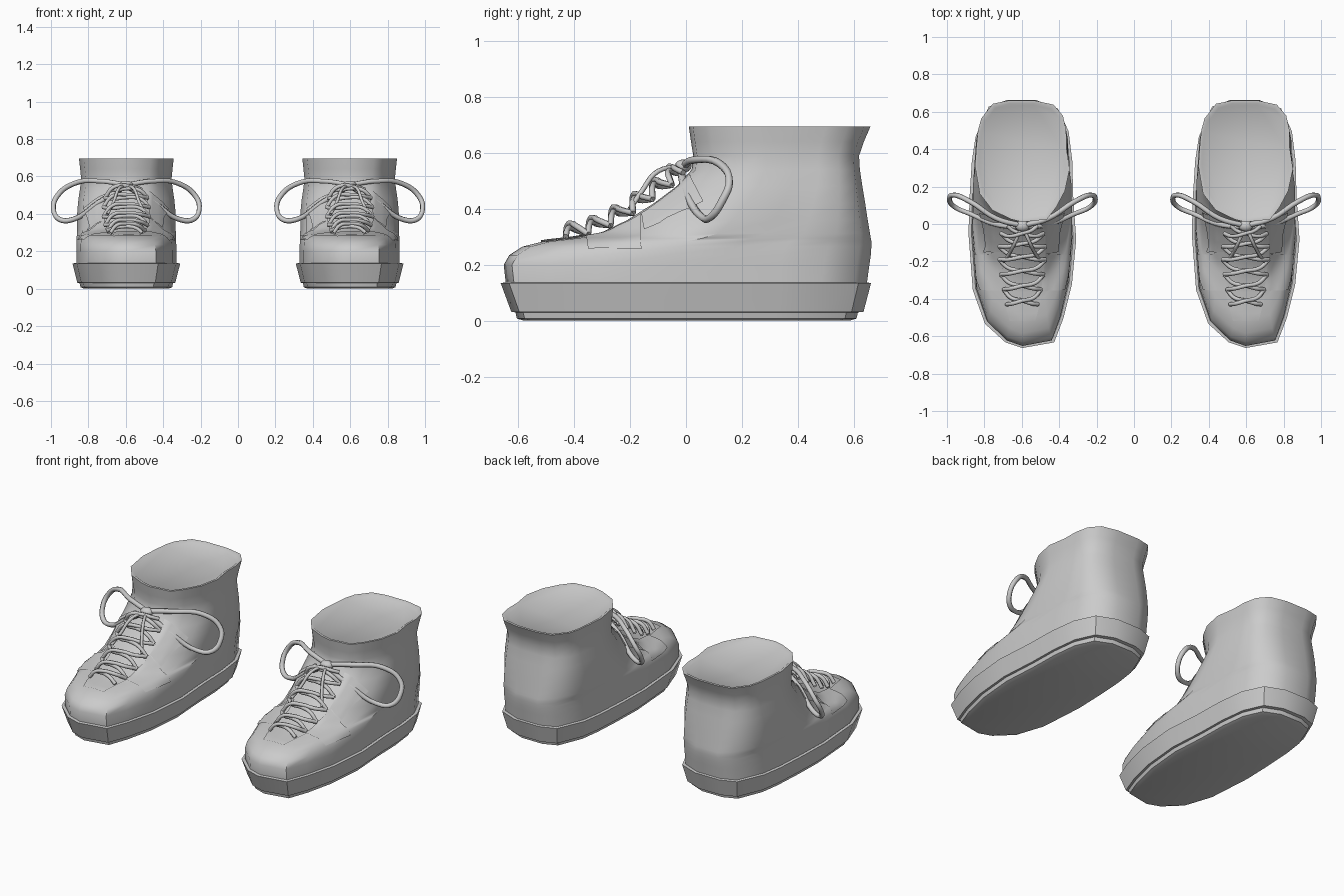
import bpy, bmesh, math
from mathutils import Vector
from mathutils.bvhtree import BVHTree

cube = bpy.data.objects.get("Cube")
if cube:
    bpy.data.objects.remove(cube)

grey = bpy.data.materials.new("plain_grey")
grey.use_nodes = True
grey.diffuse_color = (0.6, 0.6, 0.6, 1)
grey.node_tree.nodes["Principled BSDF"].inputs["Base Color"].default_value = (0.6, 0.6, 0.6, 1)

SPACING = 0.597
# Footprint of one shoe, running round from the toe
OUTLINE = [(0, -.66), (.17, -.63), (.22, -.5), (.265, -.32), (.288, -.08), (.272, .15),
           (.267, .34), (.247, .5), (.19, .62), (.075, .665), (-.085, .665), (-.18, .63),
           (-.25, .47), (-.27, .34), (-.282, .15), (-.288, -.05), (-.265, -.35),
           (-.2, -.53), (-.09, -.63)]


def ring(z, front, back, width, point=1.0):
    """Footprint stretched between front and back; point sharpens the front."""
    pts = []
    for x, y in OUTLINE:
        t = (y + .66) / 1.325
        p = point if y < .2 else 1
        pts.append(Vector((math.copysign((abs(x) / .288) ** p * width, x),
                           front + t * (back - front), z)))
    return pts


def loft(bm, rings):
    rows = [[bm.verts.new(p) for p in r] for r in rings]
    n = len(OUTLINE)
    for a, b in zip(rows, rows[1:]):
        for i in range(n):
            j = (i + 1) % n
            bm.faces.new((a[i], a[j], b[j], b[i]))
    bm.faces.new(rows[0][::-1])
    bm.faces.new(rows[-1])


def finish(bm, name, angle=40):
    """Make the part for both shoes."""
    bmesh.ops.recalc_face_normals(bm, faces=bm.faces)
    mesh = bpy.data.meshes.new(name)
    bm.to_mesh(mesh)
    mesh.materials.append(grey)
    for side, x in (("right", -SPACING), ("left", SPACING)):
        ob = bpy.data.objects.new(f"{side}_{name}", mesh)
        ob.location.x = x
        bpy.context.collection.objects.link(ob)
        bpy.ops.object.select_all(action='DESELECT')
        ob.select_set(True)
        bpy.context.view_layer.objects.active = ob
        if side == "right":
            bpy.ops.object.shade_smooth_by_angle(angle=math.radians(angle))


def tube(name, paths, radius):
    """Rounded cord along each smooth path, for both shoes."""
    curve = bpy.data.curves.new(name, 'CURVE')
    curve.dimensions = '3D'
    curve.bevel_depth = radius
    curve.bevel_resolution = 1
    curve.resolution_u = 5
    curve.use_fill_caps = True
    curve.materials.append(grey)
    for path in paths:
        s = curve.splines.new('BEZIER')
        s.bezier_points.add(len(path) - 1)
        for bp, co in zip(s.bezier_points, path):
            bp.co = co
            bp.handle_left_type = bp.handle_right_type = 'AUTO'
    for side, x in (("right", -SPACING), ("left", SPACING)):
        ob = bpy.data.objects.new(f"{side}_{name}", curve)
        ob.location.x = x
        bpy.context.collection.objects.link(ob)


# Sole: tread plate and flared sidewall with a lip
bm = bmesh.new()
loft(bm, [ring(0, -.58, .585, .225), ring(.008, -.605, .61, .245), ring(.03, -.61, .615, .25),
          ring(.032, -.625, .635, .262), ring(.135, -.663, .662, .288),
          ring(.137, -.645, .645, .272), ring(.125, -.635, .635, .262)])
finish(bm, "sole", 30)

# Upper: toe box, instep and flared ankle collar, closed on top
bm = bmesh.new()
loft(bm, [ring(.12, -.643, .645, .267), ring(.2, -.652, .656, .267),
          ring(.235, -.632, .661, .267, 1.05), ring(.265, -.585, .663, .266, 1.2),
          ring(.284, -.51, .663, .265, 1.35), ring(.295, -.41, .661, .265, 1.5),
          ring(.312, -.31, .658, .264, 1.5), ring(.36, -.21, .65, .264, 1.5),
          ring(.42, -.115, .641, .262, 1.45), ring(.48, -.035, .631, .256, 1.4),
          ring(.54, .02, .622, .247, 1.4), ring(.59, .026, .619, .242, 1.35),
          ring(.64, .018, .636, .247, 1.3), ring(.695, .01, .66, .253, 1.25),
          ring(.695, .025, .645, .241, 1.25), ring(.688, .035, .635, .232, 1.25)])
bmesh.ops.recalc_face_normals(bm, faces=bm.faces)
skin = BVHTree.FromBMesh(bm)
finish(bm, "upper", 50)


def plate(bm, corners, lift, n=8):
    """Thin four-cornered patch laid over the upper."""
    a, b, c, d = map(Vector, corners)
    grid = []
    for i in range(n + 1):
        row = []
        for j in range(n + 1):
            u, v = i / n, j / n
            p, normal, _, _ = skin.find_nearest(a.lerp(b, u).lerp(d.lerp(c, u), v))
            row.append(bm.verts.new(p + normal * lift))
        grid.append(row)
    for i in range(n):
        for j in range(n):
            bm.faces.new((grid[i][j], grid[i + 1][j], grid[i + 1][j + 1], grid[i][j + 1]))


# Vamp panel below the laces
bm = bmesh.new()
plate(bm, [(-.07, -.52, .29), (.07, -.52, .29), (.11, -.36, .31), (-.11, -.36, .31)], .006)
finish(bm, "vamp_panel")

# Eyelet panels either side of the laces
bm = bmesh.new()
for s in (-1, 1):
    plate(bm, [(s * .1, -.36, .32), (s * .23, -.35, .26), (s * .27, -.16, .26),
               (s * .13, -.17, .4)], .006)
    plate(bm, [(s * .13, -.17, .4), (s * .235, -.17, .365), (s * .23, .06, .43),
               (s * .1, .02, .52)], .006)
finish(bm, "eyelet_panels")

# Laces: crossed cords arching between rows of eyelets
rows = [(.085, -.43, .3), (.1, -.35, .31), (.115, -.27, .34), (.125, -.19, .385),
        (.125, -.12, .435), (.115, -.05, .485), (.08, -.01, .53)]
paths = []
for k, ((w0, y0, z0), (w1, y1, z1)) in enumerate(zip(rows, rows[1:])):
    for s in (-1, 1):
        rise = .035 if s > 0 else .02
        ym, zm = (y0 + y1) / 2 - .02, (z0 + z1) / 2 + rise
        paths.append([(-s * w0, y0, z0), (-s * w0 * .6, ym - .015, zm), (0, ym, zm + .008),
                      (s * w1 * .6, ym + .015, zm), (s * w1, y1, z1)])
tube("laces", paths, .011)

# Bow: two loops and two loose ends
loop = [(0, -.01, .555), (.14, .03, .575), (.28, .12, .562), (.37, .155, .495),
        (.39, .13, .43), (.36, .09, .372), (.28, .055, .372), (.15, .0, .46), (0, -.02, .55)]
tail = [(0, -.01, .55), (.04, -.1, .535), (.07, -.16, .46), (.1, -.2, .4)]
flip = lambda path: [(-x, y, z) for x, y, z in path]
tube("bow_loops", [loop, flip(loop)], .014)
tube("lace_ends", [tail, flip(tail)], .009)

# Knot
bm = bmesh.new()
bmesh.ops.create_uvsphere(bm, u_segments=12, v_segments=8, radius=.03)
for v in bm.verts:
    v.co = Vector((v.co.x * 1.3, v.co.y - .01, v.co.z * .8 + .553))
finish(bm, "knot", 60)
